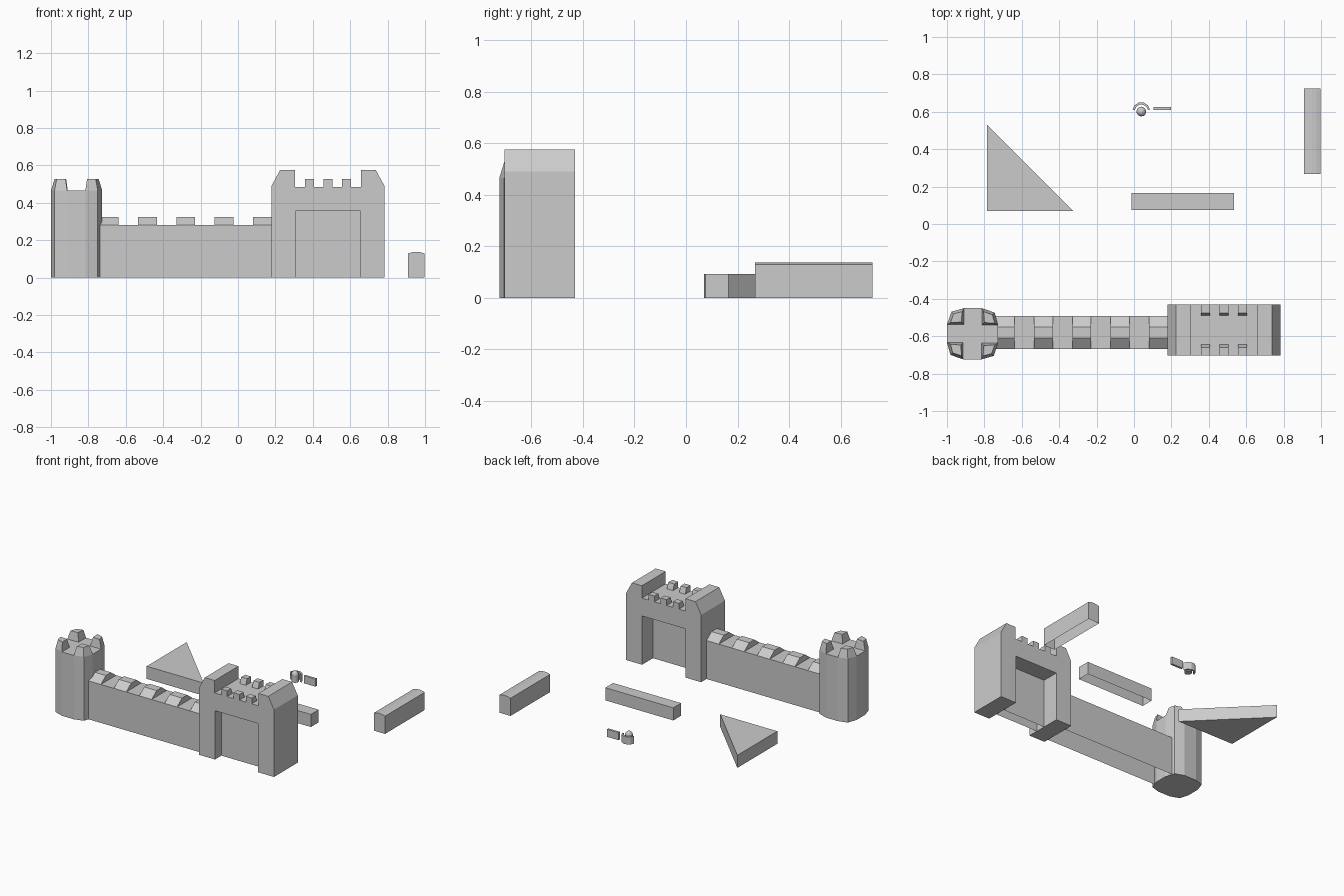
import bpy, bmesh
from math import sin, cos, pi, radians

if "Cube" in bpy.data.objects:
    bpy.data.objects.remove(bpy.data.objects["Cube"])


def skin(name, a, b, cap_a=True):
    """Join two matching 3D outlines with side faces and caps."""
    bm = bmesh.new()
    va = [bm.verts.new(p) for p in a]
    vb = [bm.verts.new(p) for p in b]
    n = len(a)
    for i in range(n):
        j = (i + 1) % n
        bm.faces.new((va[i], va[j], vb[j], vb[i]))
    bm.faces.new(vb)
    if cap_a:
        bm.faces.new(va[::-1])
    bmesh.ops.recalc_face_normals(bm, faces=bm.faces)
    me = bpy.data.meshes.new(name)
    bm.to_mesh(me)
    bm.free()
    ob = bpy.data.objects.new(name, me)
    bpy.context.collection.objects.link(ob)
    return ob


def loft(name, base, top, z0, z1, floor=True):
    return skin(name, [(x, y, z0) for x, y in base], [(x, y, z1) for x, y in top], floor)


def rect(x0, x1, y0, y1):
    return [(x0, y0), (x1, y0), (x1, y1), (x0, y1)]


def extrude_y(name, profile, y0, y1):
    return skin(name, [(x, y0, z) for x, z in profile], [(x, y1, z) for x, z in profile])


# Corner tower: rounded square with four tapered corner merlons
CX, CY, H = -0.863, -0.587, 0.137
quarter = [(H, 0.047), (0.118, 0.113), (0.05, H)]
outline = []
for k in range(4):
    c, s = round(cos(k * pi / 2)), round(sin(k * pi / 2))
    turn = lambda p: (CX + c * p[0] - s * p[1], CY + s * p[0] + c * p[1])
    outline += [turn(p) for p in quarter]
    base = quarter + [(0.05, 0.047)]
    top = [(0.118, 0.056), (0.106, 0.102), (0.059, 0.118), (0.063, 0.06)]
    loft(f"tower_merlon_{k}", [turn(p) for p in base], [turn(p) for p in top], 0.465, 0.527, False)
loft("tower", outline, outline, 0, 0.465)

# Curtain wall, open underneath, with roof-like merlons
r = rect(-0.74, 0.18, -0.668, -0.492)
loft("wall", r, r, 0, 0.28, False)
for i in range(5):
    x = -0.738 + i * 0.2045
    loft(f"wall_merlon_{i}", rect(x, x + 0.1, -0.668, -0.492),
         rect(x, x + 0.1, -0.61, -0.55), 0.28, 0.323, False)

# Gatehouse: one profile with raised sides and the gate opening
GX, Y0, Y1 = 0.481, -0.704, -0.43
half = [(0.174, 0), (0.302, 0), (0.302, 0.49), (0.256, 0.575), (0.176, 0.575), (0.176, 0.485)]
right = [(GX + x, z) for x, z in half]
left = [(GX - x, z) for x, z in reversed(half)]
extrude_y("gatehouse", right + left + [(GX - 0.174, 0.355), (GX + 0.174, 0.355)], Y0, Y1)

# Recessed gate
r = rect(GX - 0.174, GX + 0.174, -0.63, -0.555)
loft("gate", r, r, 0, 0.355, False)

# Gatehouse merlons, inner faces sloped
for i in range(3):
    x0 = GX + (i - 1) * 0.099 - 0.024
    for side, (outer, d) in {"front": (Y0, 1), "back": (Y1, -1)}.items():
        loft(f"gate_merlon_{side}_{i}", rect(x0, x0 + 0.048, outer, outer + d * 0.06),
             rect(x0, x0 + 0.048, outer, outer + d * 0.045), 0.485, 0.527, False)

# Loose beam with a gently arched top
arch = [(0.953 + 0.045 * t, 0.1375 - 0.0085 * t * t) for t in (1, 0.5, 0, -0.5, -1)]
beam = extrude_y("arched_beam", [(0.908, 0), (0.998, 0)] + arch, 0.268, 0.724)
bm = bmesh.new()
bm.from_mesh(beam.data)
bmesh.ops.delete(bm, geom=[f for f in bm.faces if f.normal.z < -0.9], context='FACES_ONLY')
bm.to_mesh(beam.data)
bm.free()

# Loose straight beam
r = rect(-0.013, 0.535, 0.075, 0.165)
loft("straight_beam", r, r, 0, 0.092, False)

# Triangular block
t = [(-0.785, 0.07), (-0.325, 0.07), (-0.785, 0.53)]
loft("triangle_block", t, t, 0, 0.092)

# Small domed post
bpy.ops.mesh.primitive_cylinder_add(vertices=12, radius=0.025, depth=0.05, location=(0.039, 0.601, 0.025))
bpy.context.object.name = "small_post"
bpy.ops.mesh.primitive_uv_sphere_add(segments=12, ring_count=8, radius=0.026, location=(0.039, 0.601, 0.05))
bpy.context.object.name = "small_post_dome"

# Curved guard behind the post
angles = [radians(10 + 32 * i) for i in range(6)]
arc = [(0.039 + 0.048 * cos(a), 0.603 + 0.048 * sin(a)) for a in angles]
arc += [(0.039 + 0.036 * cos(a), 0.603 + 0.036 * sin(a)) for a in reversed(angles)]
loft("curved_guard", arc, arc, 0, 0.055)

# Small flat plate
r = rect(0.105, 0.198, 0.609, 0.625)
loft("small_plate", r, r, 0, 0.055)
